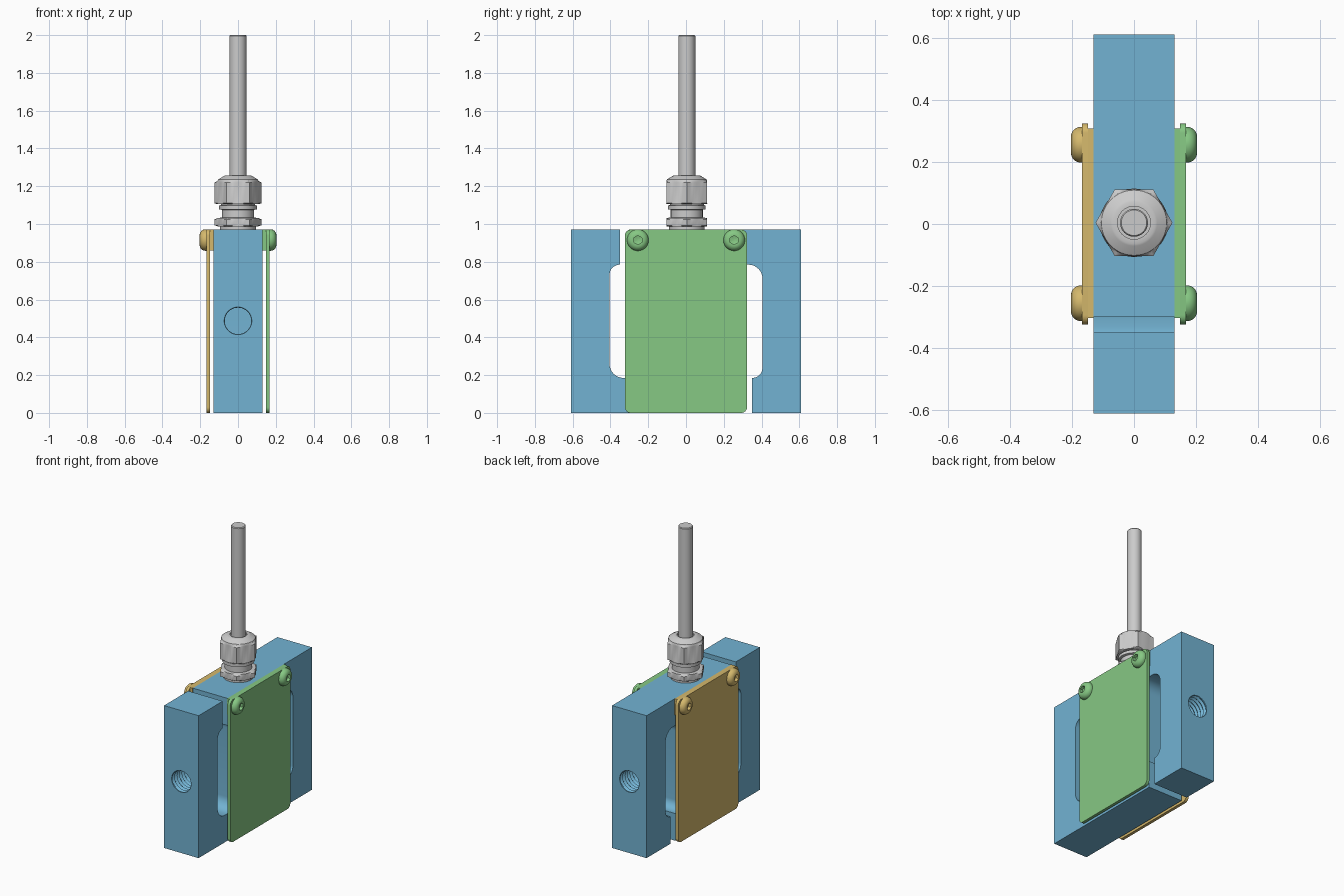
import bpy, bmesh, math
from mathutils import Vector, Matrix

if "Cube" in bpy.data.objects:
    bpy.data.objects.remove(bpy.data.objects["Cube"])


def material(name, rgb):
    m = bpy.data.materials.new(name)
    m.diffuse_color = (*rgb, 1)
    m.use_nodes = True
    m.node_tree.nodes["Principled BSDF"].inputs["Base Color"].default_value = m.diffuse_color
    return m


BLUE = material("blue", (0.17, 0.45, 0.65))
GREEN = material("green", (0.24, 0.58, 0.23))
GOLD = material("gold", (0.66, 0.48, 0.15))


def finish(name, bm, mat=None):
    bmesh.ops.recalc_face_normals(bm, faces=bm.faces)
    me = bpy.data.meshes.new(name)
    bm.to_mesh(me)
    bm.free()
    ob = bpy.data.objects.new(name, me)
    bpy.context.collection.objects.link(ob)
    if mat:
        me.materials.append(mat)
    return ob


def rounded(points, steps=8):
    """Fillet each (y, z, radius) right-angle corner."""
    out = []
    for i, (y, z, r) in enumerate(points):
        p = Vector((y, z))
        if r == 0:
            out.append(p)
            continue
        a = (Vector(points[i - 1][:2]) - p).normalized() * r
        b = (Vector(points[(i + 1) % len(points)][:2]) - p).normalized() * r
        for k in range(steps + 1):
            t = k / steps * math.pi / 2
            out.append(p + a * (1 - math.sin(t)) + b * (1 - math.cos(t)))
    return out


def extrude_x(name, outline, x0, x1, mat):
    bm = bmesh.new()
    f = bm.faces.new([bm.verts.new((x0, p[0], p[1])) for p in outline])
    new = bmesh.ops.extrude_face_region(bm, geom=[f])["geom"]
    bmesh.ops.translate(bm, vec=(x1 - x0, 0, 0),
                        verts=[v for v in new if isinstance(v, bmesh.types.BMVert)])
    return finish(name, bm, mat)


def lathe(name, profile, matrix, mat=None, n=48):
    """Revolve (radius, height[, hex]) about z; hex rings get six flat sides."""
    bm = bmesh.new()
    rings = []
    for r, h, *hexed in profile:
        ring = []
        for i in range(n):
            a = 2 * math.pi * i / n
            k = r
            if hexed:
                k = r * math.cos(math.pi / 6) / math.cos(a % (math.pi / 3) - math.pi / 6)
            ring.append(bm.verts.new((k * math.cos(a), k * math.sin(a), h)))
        rings.append(ring)
    for a, b in zip(rings, rings[1:]):
        for i in range(n):
            j = (i + 1) % n
            bm.faces.new((a[i], a[j], b[j], b[i]))
    bm.faces.new(rings[0])
    bm.faces.new(rings[-1])
    bm.transform(matrix)
    return finish(name, bm, mat)


# S-shaped body: half outline, repeated by a half turn about the centre
H = 0.97
half = [(-0.61, 0, 0), (0.30, 0, 0), (0.30, 0.185, 0), (0.23, 0.185, 0.055),
        (0.23, 0.785, 0.075), (0.405, 0.785, 0.075), (0.405, 0.185, 0.055),
        (0.35, 0.185, 0), (0.35, 0, 0)]
outline = half + [(-y, H - z, r) for y, z, r in half]
# close the right foot and the left head of the S
outline.insert(len(half), (0.61, 0, 0))
outline.append((-0.61, H, 0))
clean = [p for i, p in enumerate(outline) if Vector(p[:2]) != Vector(outline[i - 1][:2])]
body = extrude_x("body", rounded(clean), -0.13, 0.13, BLUE)

# threaded mounting holes through both arms
pitch = 0.026
thread = [(0.070 if i % 2 else 0.081, 0.385 + i * pitch / 2) for i in range(19)]
for s in (-1, 1):
    m = Matrix.Translation((0, 0, 0.487)) @ Matrix.Rotation(-s * math.pi / 2, 4, 'X')
    cutter = lathe("thread_cutter", thread, m, BLUE, 40)
    cutter.hide_render = True
    mod = body.modifiers.new("hole", 'BOOLEAN')
    mod.operation = 'DIFFERENCE'
    mod.solver = 'EXACT'
    mod.object = cutter
    bpy.context.view_layer.objects.active = body
    bpy.ops.object.modifier_apply(modifier=mod.name)
    bpy.data.objects.remove(cutter)

# cover plates with spacer bars and button-head screws
dome = [(0.057, 0), (0.057, 0.004)]
dome += [(0.026 + 0.031 * math.cos(t), 0.004 + 0.031 * math.sin(t))
         for t in [math.pi / 2 * k / 8 for k in range(1, 9)]]
dome += [(0.024, 0.035, 1), (0.024, 0.014, 1), (0.008, 0.010)]
for s, side, mat in ((1, "right", GREEN), (-1, "left", GOLD)):
    plate = [(-0.323, 0, 0.03), (0.323, 0, 0.03), (0.323, H, 0.03), (-0.323, H, 0.03)]
    extrude_x(side + "_cover", rounded(plate), s * 0.148, s * 0.168, mat)
    bar = [(-0.303, 0.86), (0.307, 0.86), (0.307, H), (-0.303, H)]
    extrude_x(side + "_spacer", bar, s * 0.13, s * 0.148, mat)
    for y in (-0.255, 0.255):
        m = Matrix.Translation((s * 0.168, y, 0.915)) @ Matrix.Rotation(s * math.pi / 2, 4, 'Y')
        lathe(side + "_screw", dome, m, mat)

# cable gland: base ring, lower hex, neck, collar, upper hex nut and cone
gland = [(0.095, 0.965), (0.095, 0.988), (0.108, 0.988), (0.124, 0.993, 1),
         (0.124, 1.025, 1), (0.108, 1.032), (0.085, 1.034), (0.085, 1.075),
         (0.100, 1.078), (0.100, 1.098), (0.090, 1.100), (0.090, 1.105),
         (0.110, 1.105), (0.124, 1.110, 1), (0.124, 1.220, 1), (0.108, 1.228),
         (0.105, 1.236), (0.075, 1.254), (0.068, 1.257), (0.053, 1.257), (0.053, 1.245)]
axis = Matrix.Translation((0, 0.004, 0))
lathe("cable_gland", gland, axis)
lathe("cable", [(0.045, 1.22), (0.045, 1.995), (0.041, 2.0)], axis)

# smooth rounded surfaces, keep hard edges
bpy.ops.object.select_all(action='SELECT')
bpy.context.view_layer.objects.active = body
bpy.ops.object.shade_smooth_by_angle(angle=math.radians(28))
